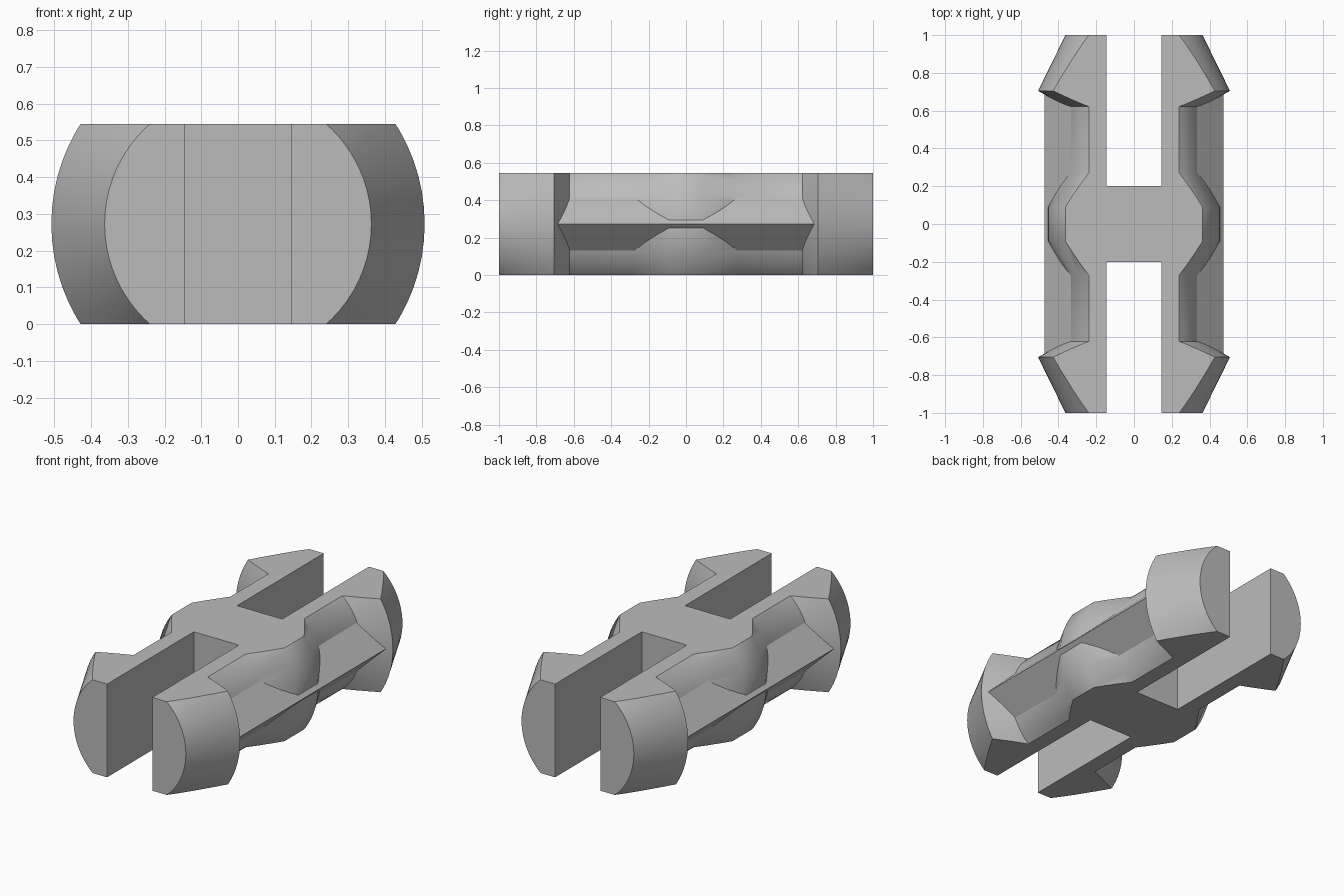
import bpy
import bmesh
from math import cos, sin, tau, radians

HEIGHT = 0.545
MID = HEIGHT / 2
SEGMENTS = 72

cube = bpy.data.objects.get("Cube")
if cube:
    bpy.data.objects.remove(cube, do_unlink=True)


def make_object(name, bm):
    bmesh.ops.recalc_face_normals(bm, faces=bm.faces)
    mesh = bpy.data.meshes.new(name)
    bm.to_mesh(mesh)
    bm.free()
    obj = bpy.data.objects.new(name, mesh)
    bpy.context.collection.objects.link(obj)
    return obj


def prism(name, points, direction):
    """Extrude a closed outline along a direction."""
    bm = bmesh.new()
    face = bm.faces.new([bm.verts.new(p) for p in points])
    ext = bmesh.ops.extrude_face_region(bm, geom=[face])
    verts = [v for v in ext["geom"] if isinstance(v, bmesh.types.BMVert)]
    bmesh.ops.translate(bm, verts=verts, vec=direction)
    return make_object(name, bm)


def turned(name, profile):
    """Turn a (y, radius) profile around the long axis and cap both ends."""
    bm = bmesh.new()
    rings = []
    for y, r in profile:
        rings.append([bm.verts.new((r * cos(tau * i / SEGMENTS), y,
                                    MID + r * sin(tau * i / SEGMENTS)))
                      for i in range(SEGMENTS)])
    for a, b in zip(rings, rings[1:]):
        for i in range(SEGMENTS):
            j = (i + 1) % SEGMENTS
            bm.faces.new((a[i], a[j], b[j], b[i]))
    bm.faces.new(rings[0])
    bm.faces.new(rings[-1])
    return make_object(name, bm)


def combine(target, other, operation):
    mod = target.modifiers.new(operation.lower(), 'BOOLEAN')
    mod.operation = operation
    mod.solver = 'EXACT'
    mod.object = other
    bpy.context.view_layer.objects.active = target
    bpy.ops.object.modifier_apply(modifier=mod.name)
    bpy.data.objects.remove(other, do_unlink=True)


# Turned pin with flared end collars and a swollen middle
half = [(0.09, 0.455), (0.27, 0.363), (0.622, 0.363), (0.705, 0.508), (1.0, 0.363)]
pin = turned("connector_pin", [(-y, r) for y, r in reversed(half)] + half)

# Diamond bar whose side corners form the long ridges
d = 0.475
ridge = prism("side_ridges",
              [(d, -0.69, MID), (0, -0.69, MID + d), (-d, -0.69, MID), (0, -0.69, MID - d)],
              (0, 1.38, 0))
combine(pin, ridge, 'UNION')

# H-shaped outline trims top and bottom flat and opens the end slots
slot, web, side, end = 0.146, 0.2, 0.7, 1.2
quarter = [(side, end), (slot, end), (slot, web)]
outline = (quarter + [(-x, y) for x, y in reversed(quarter)]
           + [(-x, -y) for x, y in quarter]
           + [(x, -y) for x, y in reversed(quarter)])
trim = prism("trim_outline", [(x, y, 0) for x, y in outline], (0, 0, HEIGHT))
combine(pin, trim, 'INTERSECT')

# Smooth turned surfaces, flat ridges
bpy.ops.object.select_all(action='DESELECT')
pin.select_set(True)
bpy.context.view_layer.objects.active = pin
bpy.ops.object.shade_smooth_by_angle(angle=radians(30))
for poly in pin.data.polygons:
    n = poly.normal
    if abs(n.y) < 0.001 and abs(abs(n.x) - abs(n.z)) < 0.002:
        poly.use_smooth = False

# Single grey plastic
grey = bpy.data.materials.new("grey_plastic")
grey.use_nodes = True
colour = (0.5, 0.5, 0.5, 1)
grey.diffuse_color = colour
grey.node_tree.nodes["Principled BSDF"].inputs["Base Color"].default_value = colour
pin.data.materials.clear()
pin.data.materials.append(grey)
for poly in pin.data.polygons:
    poly.material_index = 0
